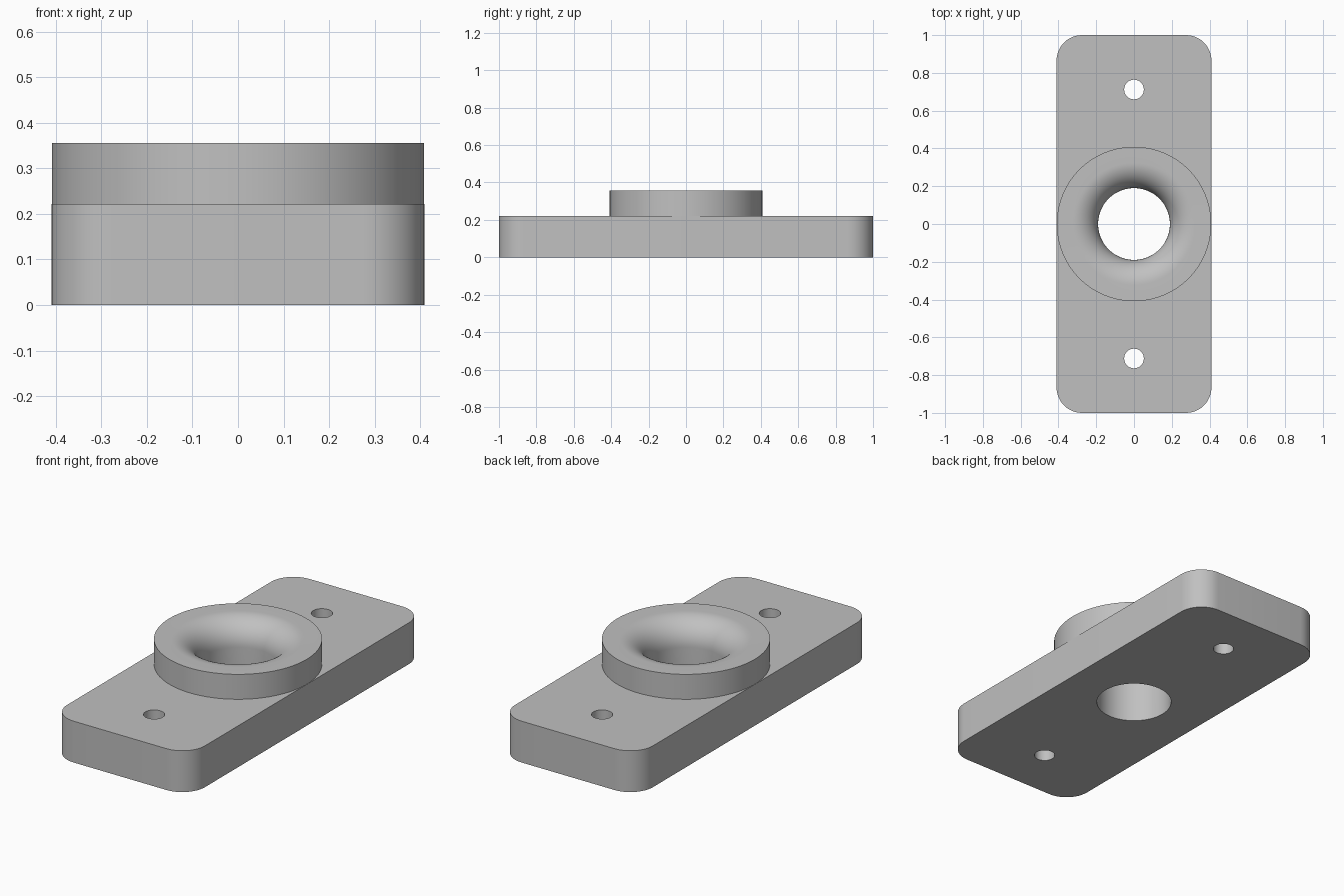
import bpy
import bmesh
from math import pi, cos, sin

old = bpy.data.objects.get("Cube")
if old:
    bpy.data.objects.remove(old, do_unlink=True)

HALF_X, HALF_Y, CORNER = 0.41, 1.0, 0.135
PLATE_TOP, BOSS_TOP = 0.222, 0.356
BOSS_R, BORE_R, LIP_R = 0.409, 0.19, 0.134
SCREW_R, SCREW_Y = 0.052, 0.712

bm = bmesh.new()


def ring(points, z):
    return [bm.verts.new((x, y, z)) for x, y in points]


def circle(radius, cy=0.0, n=96):
    return [(radius * cos(2 * pi * i / n), cy + radius * sin(2 * pi * i / n))
            for i in range(n)]


def rounded_rectangle(steps=12):
    points = []
    for k, (sx, sy) in enumerate([(1, 1), (-1, 1), (-1, -1), (1, -1)]):
        for i in range(steps + 1):
            a = pi / 2 * (k + i / steps)
            points.append((sx * (HALF_X - CORNER) + CORNER * cos(a),
                           sy * (HALF_Y - CORNER) + CORNER * sin(a)))
    return points


def wall(a, b):
    for i in range(len(a)):
        j = (i + 1) % len(a)
        bm.faces.new((a[i], a[j], b[j], b[i]))


def cap(*rings):
    """Fill the flat area between an outline and the holes in it."""
    edges = []
    for r in rings:
        for i, v in enumerate(r):
            w = r[(i + 1) % len(r)]
            edges.append(bm.edges.get((v, w)) or bm.edges.new((v, w)))
    bmesh.ops.triangle_fill(bm, edges=edges, use_beauty=True)


# Plate sides and screw holes
outlines = [rounded_rectangle(), circle(SCREW_R, SCREW_Y, 40),
            circle(SCREW_R, -SCREW_Y, 40)]
lower = [ring(o, 0) for o in outlines]
upper = [ring(o, PLATE_TOP) for o in outlines]
for a, b in zip(lower, upper):
    wall(a, b)

# Raised boss: outer wall, flat rim, rounded lip, bore
profile = [(BOSS_R, PLATE_TOP), (BOSS_R, BOSS_TOP)]
for i in range(17):
    a = pi / 2 * i / 16
    profile.append((BORE_R + LIP_R * (1 - sin(a)),
                    BOSS_TOP - LIP_R * (1 - cos(a))))
profile.append((BORE_R, 0))
boss = [ring(circle(r), z) for r, z in profile]
for a, b in zip(boss, boss[1:]):
    wall(a, b)

# Plate top and underside
cap(*upper, boss[0])
cap(*lower, boss[-1])
bmesh.ops.recalc_face_normals(bm, faces=bm.faces[:])

mesh = bpy.data.meshes.new("flange_plate")
bm.to_mesh(mesh)
bm.free()
plate = bpy.data.objects.new("flange_plate", mesh)
bpy.context.collection.objects.link(plate)

# Grey material
grey = bpy.data.materials.new("plain grey")
grey.use_nodes = True
colour = (0.53, 0.53, 0.53, 1)
grey.diffuse_color = colour
grey.node_tree.nodes["Principled BSDF"].inputs["Base Color"].default_value = colour
mesh.materials.append(grey)

bpy.ops.object.select_all(action="DESELECT")
plate.select_set(True)
bpy.context.view_layer.objects.active = plate
bpy.ops.object.shade_smooth_by_angle(angle=pi / 6)
